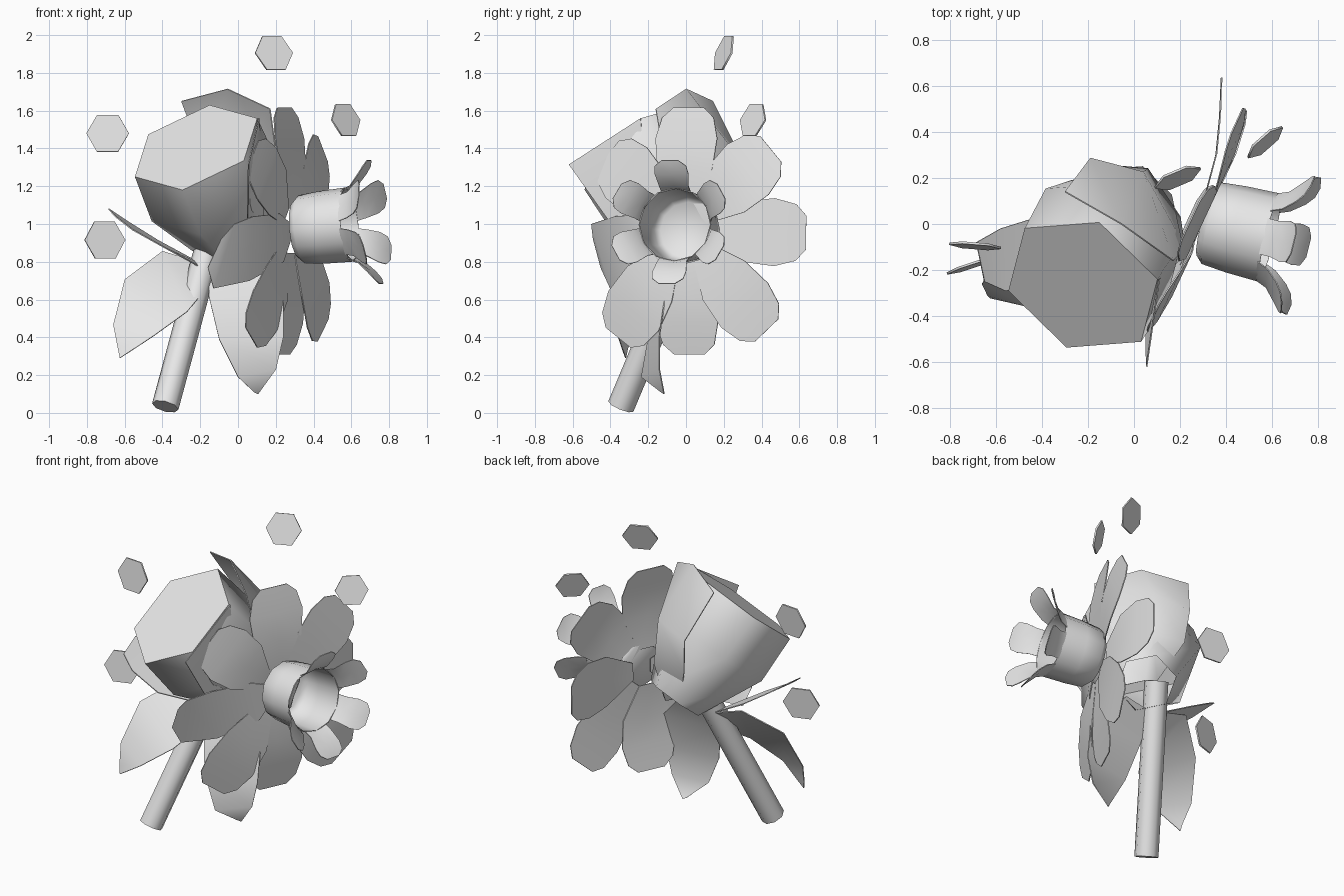
import bpy, bmesh, math
from mathutils import Vector, Matrix

if "Cube" in bpy.data.objects:
    bpy.data.objects.remove(bpy.data.objects["Cube"])

grey = bpy.data.materials.new("pale_grey")
grey.use_nodes = True
grey.diffuse_color = (0.8, 0.8, 0.8, 1)
grey.node_tree.nodes["Principled BSDF"].inputs["Base Color"].default_value = (0.8, 0.8, 0.8, 1)


def finish(bm, name, thick=0.0):
    """Turn a bmesh into a smooth shaded object, optionally with thickness."""
    bmesh.ops.recalc_face_normals(bm, faces=bm.faces)
    me = bpy.data.meshes.new(name)
    bm.to_mesh(me)
    bm.free()
    me.materials.append(grey)
    ob = bpy.data.objects.new(name, me)
    bpy.context.collection.objects.link(ob)
    bpy.ops.object.select_all(action='DESELECT')
    ob.select_set(True)
    bpy.context.view_layer.objects.active = ob
    if thick:
        mod = ob.modifiers.new("thickness", 'SOLIDIFY')
        mod.thickness = thick
        mod.offset = 0
        bpy.ops.object.modifier_apply(modifier=mod.name)
    bpy.ops.object.shade_smooth_by_angle(angle=math.radians(65))
    return ob


def frame(origin, axis, side):
    """Matrix whose z runs along axis and whose x points towards side."""
    z = Vector(axis).normalized()
    x = Vector(side)
    x = (x - z * x.dot(z)).normalized()
    m = Matrix((x, z.cross(x), z)).transposed().to_4x4()
    m.translation = Vector(origin)
    return m


def add_rows(bm, rows):
    """Bridge successive rows of points into a sheet."""
    grid = [[bm.verts.new(p) for p in row] for row in rows]
    for a, b in zip(grid, grid[1:]):
        for i in range(len(a) - 1):
            bm.faces.new((a[i], a[i + 1], b[i + 1], b[i]))


def sheet(name, rows, thick=0.006):
    bm = bmesh.new()
    add_rows(bm, rows)
    return finish(bm, name, thick)


def lathe(bm, mat, profile, sides, caps=(0, -1)):
    """Rings of (height, radius) along the local z axis, capped at the listed rings."""
    rings = []
    for h, r in profile:
        angles = [math.tau * k / sides for k in range(sides)]
        rings.append([bm.verts.new(mat @ Vector((r * math.cos(a), r * math.sin(a), h)))
                      for a in angles])
    for a, b in zip(rings, rings[1:]):
        for k in range(sides):
            j = (k + 1) % sides
            bm.faces.new((a[k], a[j], b[j], b[k]))
    for i in caps:
        bm.faces.new(rings[i])


# Closed bud: six-sided cup with a flat tilted top, open underneath for the stem
bud = frame((-0.222, -0.265, 1.405), (-0.326, -0.552, 0.77), (-0.323, -0.025, -0.155))
bm = bmesh.new()
lathe(bm, bud, [(-0.69, 0.18), (-0.3, 0.37), (0, 0.36)], 6, caps=(-1,))
finish(bm, "bud")

# Stem, reaching up inside the bud
foot, direction = Vector((-0.385, -0.345, 0.034)), Vector((0.27, 0.42, 1))
bm = bmesh.new()
lathe(bm, frame(foot, direction, (1, 0, 0)),
      [(0, 0.072), (direction.length * 0.93, 0.072)], 8)
finish(bm, "stem")

# Petals wrapping the bud
sheet("bud_back_petal", [
    [(-0.06, 0.14, 0.90), (0.04, 0.15, 0.86), (0.12, 0.06, 0.84)],
    [(-0.17, 0.26, 1.15), (0.06, 0.24, 1.13), (0.20, 0.03, 1.06)],
    [(-0.19, 0.285, 1.36), (0.04, 0.225, 1.42), (0.22, -0.10, 1.25)],
    [(-0.30, 0.14, 1.65), (-0.055, 0.0, 1.715), (0.17, -0.16, 1.61)]])
sheet("bud_side_petal", [
    [(0.08, -0.14, 0.87), (0.12, -0.05, 0.88)],
    [(0.05, -0.41, 1.02), (0.13, -0.20, 1.10)],
    [(0.055, -0.62, 1.315), (0.11, -0.24, 1.56)]])

# Leaves below the bud, as pairs of left and right edge points
sheet("left_leaf", [
    [(-0.19, 0.02, 0.79), (-0.16, -0.01, 0.72)],
    [(-0.40, 0.0, 0.855), (-0.20, -0.15, 0.62)],
    [(-0.60, -0.15, 0.705), (-0.27, -0.28, 0.535)],
    [(-0.66, -0.26, 0.465), (-0.45, -0.36, 0.405)],
    [(-0.635, -0.31, 0.34), (-0.625, -0.32, 0.29)]])
sheet("front_leaf", [
    [(-0.15, -0.03, 0.80), (0.05, -0.01, 0.82)],
    [(-0.155, -0.13, 0.62), (0.24, -0.11, 0.62)],
    [(-0.10, -0.20, 0.39), (0.24, -0.14, 0.40)],
    [(0.0, -0.235, 0.19), (0.20, -0.14, 0.23)],
    [(0.085, -0.13, 0.11), (0.105, -0.115, 0.10)]])
sheet("upper_sepal", [
    [(-0.16, 0.02, 0.77), (-0.16, -0.04, 0.75)],
    [(-0.42, 0.03, 0.91), (-0.38, -0.28, 0.87)],
    [(-0.58, -0.02, 1.01), (-0.56, -0.29, 0.97)],
    [(-0.685, -0.08, 1.08), (-0.65, -0.25, 1.04)]])

# Open flower: broad petals given as angle from the top, length and forward lean
flower = frame((0.245, 0.015, 0.965), (0.9, -0.42, 0), (0, 0, 1))
bm = bmesh.new()
for angle, length, tip in [(0, 0.65, 0.0), (48, 0.61, 0.03), (144, 0.70, 0.0),
                           (180, 0.655, -0.01), (221, 0.70, 0.01),
                           (269, 0.62, -0.14), (312, 0.645, 0.0)]:
    turn = flower @ Matrix.Rotation(math.radians(angle), 4, 'Z')
    rows = []
    for r, w, h in [(0.18, 0.055, 0.04), (0.50, 0.16, 0.05), (0.75, 0.18, 0.03),
                    (0.92, 0.15, 0.01), (1.0, 0.09, 0.0)]:
        rows.append([turn @ Vector((r * length, s * w, h + tip * r)) for s in (-1, 0, 1)])
    add_rows(bm, rows)
finish(bm, "flower_petals", 0.006)

# Eighth petal, pushed forward under the bud
sheet("flower_front_petal", [
    [(0.28, -0.03, 0.92), (0.28, -0.03, 1.0)],
    [(0.24, -0.12, 0.80), (0.22, -0.18, 1.055)],
    [(0.06, -0.30, 0.70), (0.08, -0.38, 1.04)],
    [(-0.13, -0.40, 0.66), (-0.02, -0.50, 1.0)],
    [(-0.16, -0.45, 0.77), (-0.09, -0.49, 0.92)]])

# Trumpet: round tube with six flaring lobes
horn = frame((0.31, 0.01, 0.968), (0.965, -0.24, 0.1), (0, 0, 1))
bm = bmesh.new()
lathe(bm, horn, [(0, 0.15), (0.03, 0.18), (0.14, 0.19), (0.29, 0.195)], 12, caps=(0,))
finish(bm, "trumpet_tube", 0.005)
bm = bmesh.new()
for k in range(6):
    turn = horn @ Matrix.Rotation(math.tau * k / 6, 4, 'Z')
    add_rows(bm, [[turn @ Vector((r - abs(s) * dip, s * w, h)) for s in (-1, 0, 1)]
                  for r, w, h, dip in [(0.192, 0.08, 0.28, 0.015), (0.21, 0.08, 0.33, 0.01),
                                       (0.26, 0.092, 0.385, 0), (0.30, 0.085, 0.415, 0),
                                       (0.328, 0.045, 0.43, 0)]])
finish(bm, "trumpet_lobes", 0.005)

# Loose hexagonal petals drifting around the flowers
for name, centre, normal, radius in [
        ("top_loose_petal", (0.19, 0.2, 1.905), (0.366, -0.865, 0.32), 0.108),
        ("right_loose_petal", (0.57, 0.355, 1.55), (0.62, -0.7, 0.28), 0.1),
        ("upper_left_loose_petal", (-0.69, -0.095, 1.48), (-0.08, -0.98, 0.1), 0.113),
        ("lower_left_loose_petal", (-0.705, -0.18, 0.915), (0.31, -0.95, 0.08), 0.113)]:
    n = Vector(normal)
    bm = bmesh.new()
    lathe(bm, frame(centre, n, n.cross((0, 0, 1))), [(-0.005, radius), (0.005, radius)], 6)
    finish(bm, name)
